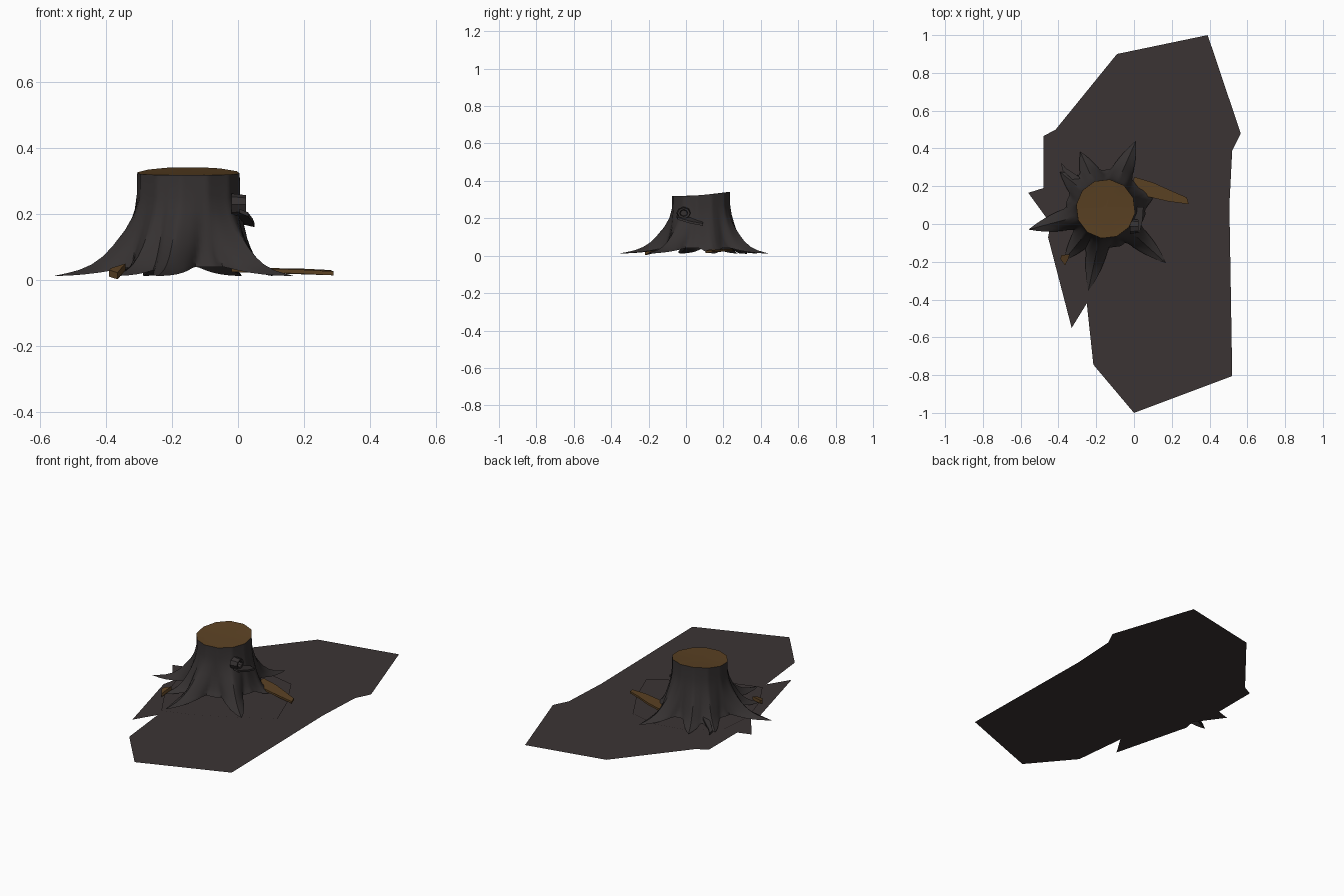
import bpy, bmesh, math
from mathutils import Vector

if "Cube" in bpy.data.objects:
    bpy.data.objects.remove(bpy.data.objects["Cube"])


def material(name, rgb):
    m = bpy.data.materials.new(name)
    m.diffuse_color = (*rgb, 1)
    m.use_nodes = True
    m.node_tree.nodes["Principled BSDF"].inputs["Base Color"].default_value = m.diffuse_color
    return m


BARK = material("dark bark", (0.036, 0.031, 0.031))
SOIL = material("dark soil", (0.044, 0.034, 0.034))
WOOD = material("cut wood", (0.105, 0.054, 0.017))


def make(name, verts, faces, mats, smooth=False):
    me = bpy.data.meshes.new(name)
    me.from_pydata(verts, [], faces)
    for m in mats:
        me.materials.append(m)
    ob = bpy.data.objects.new(name, me)
    bpy.context.collection.objects.link(ob)
    if smooth:
        bpy.context.view_layer.objects.active = ob
        ob.select_set(True)
        bpy.ops.object.shade_smooth_by_angle(angle=math.radians(40))
        ob.select_set(False)
    return ob


def sheet(name, pts, z, mat):
    """Flat polygon, outline given anticlockwise."""
    return make(name, [(x, y, z) for x, y in pts], [list(range(len(pts)))], [mat])


def slab(name, pts, mat, thick):
    """Thin plate: outline of 3D points extruded downwards."""
    n = len(pts)
    verts = [Vector(p) for p in pts] + [Vector(p) - Vector((0, 0, thick)) for p in pts]
    faces = [list(range(n)), list(range(2 * n - 1, n - 1, -1))]
    faces += [[i, n + i, n + (i + 1) % n, (i + 1) % n] for i in range(n)]
    ob = make(name, verts, faces, [mat])
    bm = bmesh.new()
    bm.from_mesh(ob.data)
    bmesh.ops.recalc_face_normals(bm, faces=bm.faces)
    bm.to_mesh(ob.data)
    bm.free()
    return ob


# ground patch, and the thin soil layer around the roots
sheet("ground_patch", [
    (0.39, 1.0), (-0.09, 0.9), (-0.415, 0.5), (-0.48, 0.465), (-0.48, 0.19),
    (-0.56, 0.165), (-0.44, 0.0), (-0.455, -0.07), (-0.33, -0.55), (-0.25, -0.42),
    (-0.215, -0.745), (0, -1.0), (0.52, -0.805), (0.505, 0.1), (0.52, 0.39),
    (0.565, 0.48)], 0, SOIL)
sheet("soil_layer", [
    (0.25, 0.12), (0.13, 0.33), (-0.05, 0.37), (-0.25, 0.33), (-0.4, 0.2),
    (-0.42, 0.0), (-0.36, -0.2), (-0.26, -0.37), (-0.1, -0.32), (0.1, -0.22),
    (0.33, -0.09)], 0.005, SOIL)

# stump: rings lofted around the axis, with roots swelling towards the ground
CX, CY, COLS = -0.15, 0.08, 120
ROOTS = [(66, 0.40), (-42, 0.43), (-102, 0.445), (-165, 0.425),
         (114, 0.33), (141, 0.31), (-129, 0.35), (15, 0.27)]
# height, valley radius, share of root length, root half width in degrees
ROWS = [(0.32, 0.155, 0, 32), (0.25, 0.156, 0.0, 32), (0.2, 0.16, 0.05, 30),
        (0.15, 0.166, 0.16, 28), (0.1, 0.176, 0.3, 25), (0.07, 0.184, 0.4, 23),
        (0.045, 0.192, 0.53, 21), (0.028, 0.2, 0.68, 19), (0.018, 0.206, 0.84, 18),
        (0.01, 0.21, 1, 17)]


def swell(deg, width):
    """Weight and length of the strongest root at this angle."""
    best = (0, 0.3)
    for a, length in ROOTS:
        d = abs((deg - a + 180) % 360 - 180)
        w = max(0, 1 - d / width) ** 1.25
        if w > best[0]:
            best = (w, length)
    return best


verts, faces = [], []
for z, valley, share, width in ROWS:
    for c in range(COLS):
        deg = c * 360 / COLS
        w, length = swell(deg, width)
        side = math.radians((deg + 8) % 30 - 15)
        facet = math.cos(math.pi / 12) / math.cos(side) * 1.015
        r = valley * facet + w * share * (length - 0.21)
        x = CX + r * math.cos(math.radians(deg))
        y = CY + r * math.sin(math.radians(deg))
        top = 0.318 + 0.022 * min(1, max(0, (y + 0.08) / 0.3)) ** 2
        low = 0.012 + 0.028 * (1 - swell(deg, 17)[0]) ** 2
        verts.append((x, y, low + (z - 0.01) / 0.31 * (top - low)))
for k in range(len(ROWS) - 1):
    for c in range(COLS):
        d = (c + 1) % COLS
        faces.append([k * COLS + c, (k + 1) * COLS + c, (k + 1) * COLS + d, k * COLS + d])
verts.append((CX, CY, 0.323))
faces += [[len(verts) - 1, c, (c + 1) % COLS] for c in range(COLS)]
stump = make("stump", verts, faces, [BARK, WOOD], smooth=True)
for p in stump.data.polygons:
    if len(p.vertices) == 3:
        p.material_index = 1

# bare wood splinters lying at the foot
slab("bare_root", [
    (-0.02, 0.13, 0.036), (0.05, 0.15, 0.034), (0.18, 0.12, 0.032), (0.29, 0.105, 0.026),
    (0.28, 0.14, 0.03), (0.2, 0.175, 0.034), (0.1, 0.22, 0.036), (0.0, 0.25, 0.036)],
    WOOD, 0.012)
slab("back_splinter", [
    (-0.27, 0.21, 0.07), (-0.29, 0.25, 0.06), (-0.36, 0.295, 0.03), (-0.385, 0.325, 0.022),
    (-0.38, 0.285, 0.024), (-0.31, 0.22, 0.06)], BARK, 0.012)
slab("front_splinter", [
    (-0.34, -0.16, 0.05), (-0.385, -0.165, 0.036), (-0.39, -0.185, 0.03),
    (-0.365, -0.22, 0.022), (-0.35, -0.19, 0.04)], WOOD, 0.02)

# broken branch stub: hollow ring on the right side with a hanging bark flap
N = 8
ring = []
for x, r in [(-0.02, 0.04), (0.024, 0.034), (0.022, 0.022), (-0.005, 0.018)]:
    ring += [(x, -0.012 + r * math.cos(2 * math.pi * i / N),
              0.228 + 0.85 * r * math.sin(2 * math.pi * i / N)) for i in range(N)]
quads = [[k * N + i, k * N + (i + 1) % N, (k + 1) * N + (i + 1) % N, (k + 1) * N + i]
         for k in range(3) for i in range(N)]
make("branch_stub", ring, quads + [list(range(3 * N, 4 * N))], [BARK])
slab("bark_flap", [(0.005, -0.05, 0.215), (0.03, -0.045, 0.205), (0.045, 0.02, 0.185),
                   (0.05, 0.09, 0.172), (0.015, 0.09, 0.18), (0.0, 0.02, 0.205)], BARK, 0.012)
